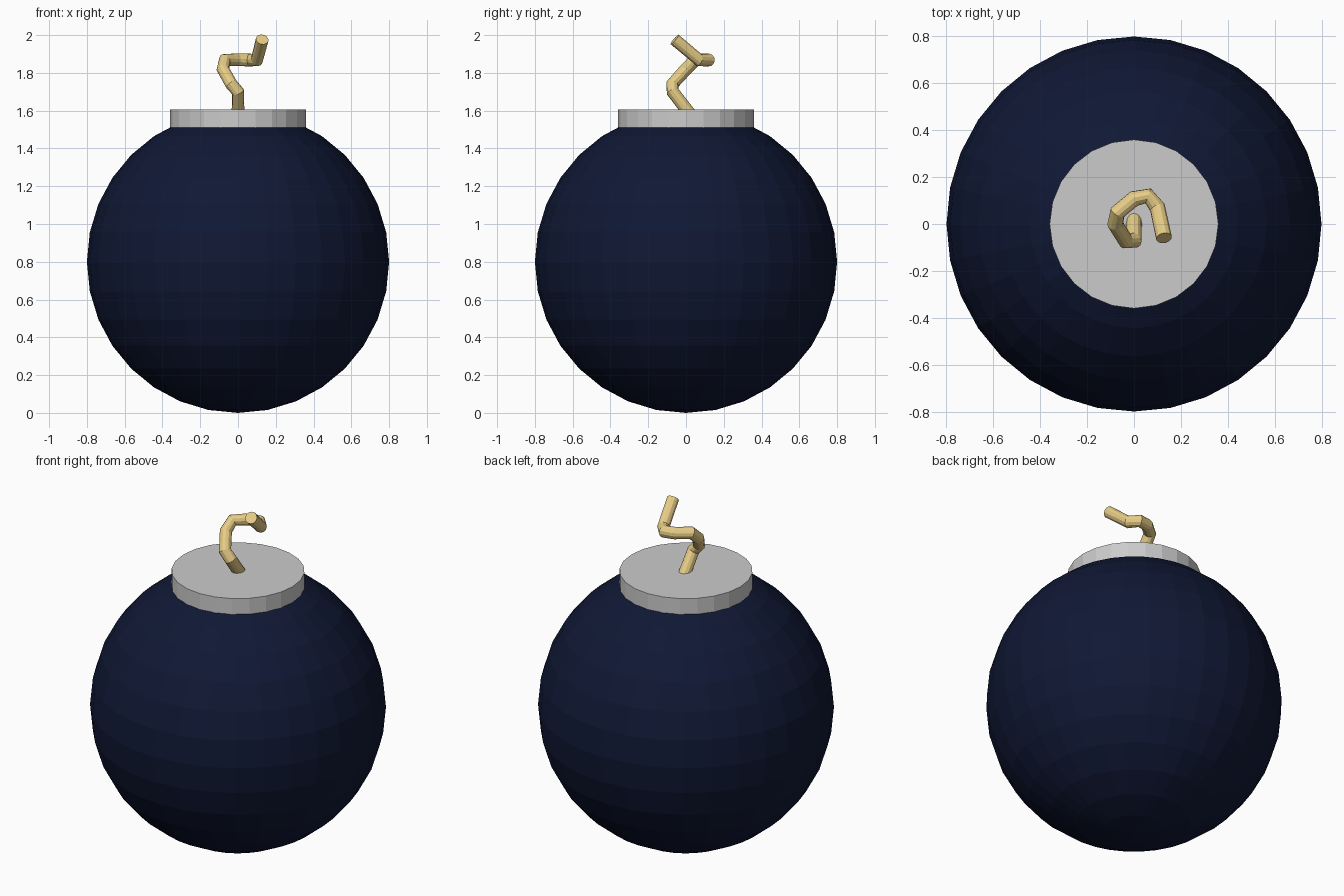
import bpy

if "Cube" in bpy.data.objects:
    bpy.data.objects.remove(bpy.data.objects["Cube"])


def paint(obj, name, colour):
    mat = bpy.data.materials.new(name)
    mat.diffuse_color = (*colour, 1)
    mat.use_nodes = True
    mat.node_tree.nodes["Principled BSDF"].inputs["Base Color"].default_value = mat.diffuse_color
    obj.data.materials.append(mat)


# Round body
bpy.ops.mesh.primitive_uv_sphere_add(segments=32, ring_count=16, radius=0.8, location=(0, 0, 0.8))
body = bpy.context.object
body.name = "body"
paint(body, "navy", (0.005, 0.009, 0.035))

# Flat disc cap
bpy.ops.mesh.primitive_cylinder_add(vertices=24, radius=0.36, depth=0.105, location=(0, 0, 1.5525))
cap = bpy.context.object
cap.name = "cap"

# Twisting fuse: round tube along a short angular path
path = [(0, 0.03, 1.57), (0, -0.07, 1.70), (-0.035, -0.072, 1.74),
        (-0.08, 0.0, 1.82), (-0.07, 0.05, 1.868), (0, 0.108, 1.87),
        (0.06, 0.12, 1.868), (0.10, 0.07, 1.868), (0.128, -0.06, 1.977)]
curve = bpy.data.curves.new("fuse", 'CURVE')
curve.dimensions = '3D'
curve.bevel_depth = 0.034
curve.bevel_resolution = 4
curve.use_fill_caps = True
spline = curve.splines.new('POLY')
spline.points.add(len(path) - 1)
for point, co in zip(spline.points, path):
    point.co = (*co, 1)
spline.use_smooth = False
fuse = bpy.data.objects.new("fuse", curve)
bpy.context.collection.objects.link(fuse)
paint(fuse, "straw", (0.8, 0.61, 0.24))
